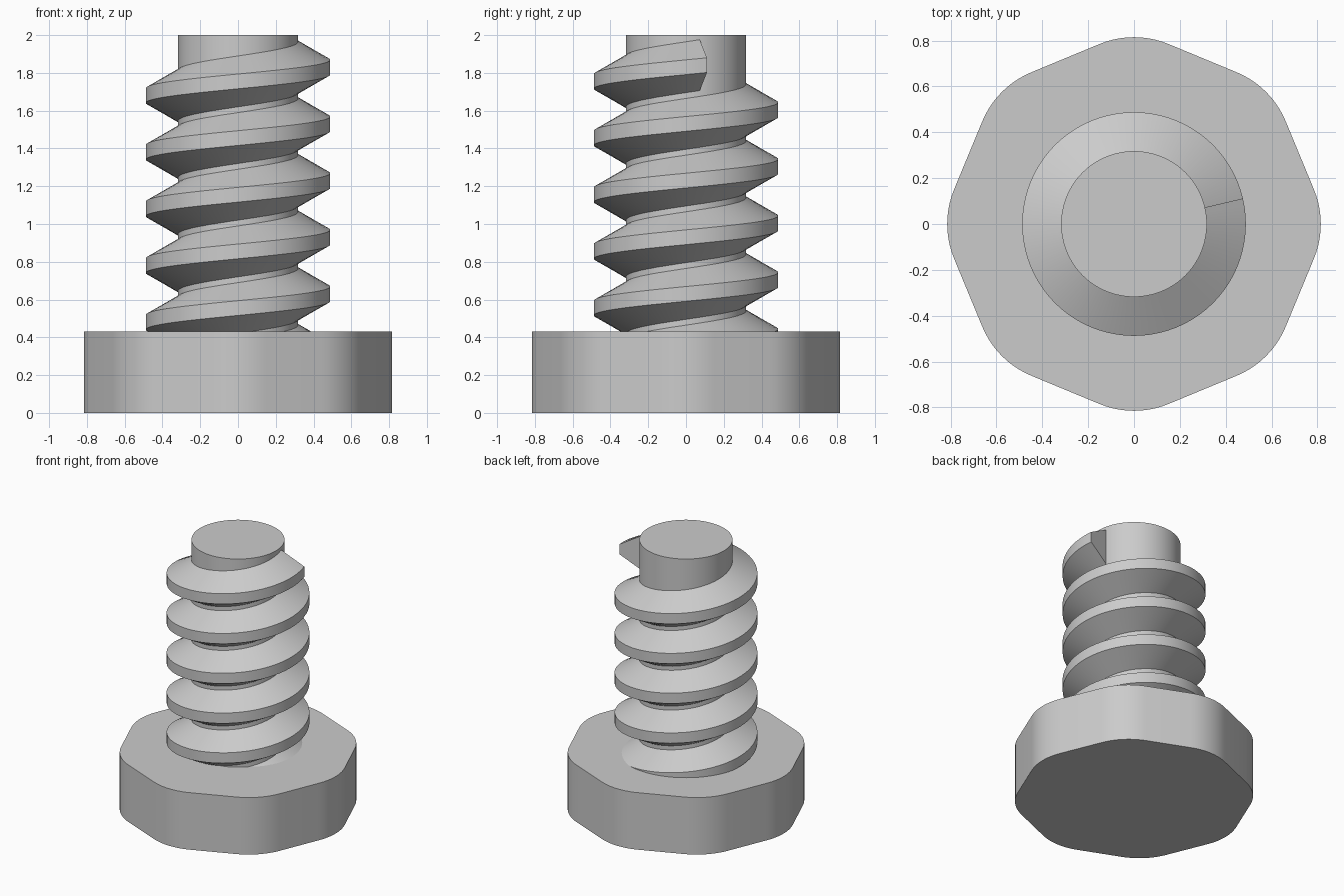
import bpy, bmesh
from math import sin, cos, pi, radians

if "Cube" in bpy.data.objects:
    bpy.data.objects.remove(bpy.data.objects["Cube"])


def finish(name, bm):
    bmesh.ops.recalc_face_normals(bm, faces=bm.faces)
    mesh = bpy.data.meshes.new(name)
    bm.to_mesh(mesh)
    bm.free()
    obj = bpy.data.objects.new(name, mesh)
    bpy.context.collection.objects.link(obj)
    bpy.ops.object.select_all(action='DESELECT')
    obj.select_set(True)
    bpy.context.view_layer.objects.active = obj
    bpy.ops.object.shade_smooth_by_angle(angle=radians(25))
    return obj


def prism(name, outline, z0, z1):
    bm = bmesh.new()
    low = [bm.verts.new((x, y, z0)) for x, y in outline]
    top = [bm.verts.new((x, y, z1)) for x, y in outline]
    bm.faces.new(low)
    bm.faces.new(top)
    n = len(outline)
    for i in range(n):
        j = (i + 1) % n
        bm.faces.new((low[i], low[j], top[j], top[i]))
    return finish(name, bm)


# Head: octagon with generously rounded corners
APOTHEM, FILLET, STEPS = 0.783, 0.395, 10
centre = (APOTHEM - FILLET) / cos(pi / 8)
outline = []
for k in range(8):
    a = k * pi / 4
    for s in range(STEPS + 1):
        b = a - pi / 8 + s / STEPS * pi / 4
        outline.append((centre * cos(a) + FILLET * cos(b),
                        centre * sin(a) + FILLET * sin(b)))
prism("bolt_head", outline, 0, 0.43)

# Shank: plain cylinder core
R = 0.318
prism("shank", [(R * cos(i * pi / 48), R * sin(i * pi / 48)) for i in range(96)], 0.4, 2.0)

# Thread: trapezoid section swept along a right-handed helix, starting inside the head
PITCH, SEG = 0.30, 80
END_ANGLE, END_Z = radians(13.2), 1.841
section = [(0.30, -0.145), (0.488, -0.039), (0.488, 0.039), (0.30, 0.145)]
bm = bmesh.new()
rings = []
for i in range(int(5.3 * SEG) + 1):
    a = END_ANGLE - i * 2 * pi / SEG
    z = END_Z - i * PITCH / SEG
    rings.append([bm.verts.new((r * cos(a), r * sin(a), z + dz)) for r, dz in section])
for p, q in zip(rings, rings[1:]):
    for j in range(4):
        k = (j + 1) % 4
        bm.faces.new((p[j], p[k], q[k], q[j]))
bm.faces.new(rings[0])
bm.faces.new(rings[-1])
finish("thread", bm)
